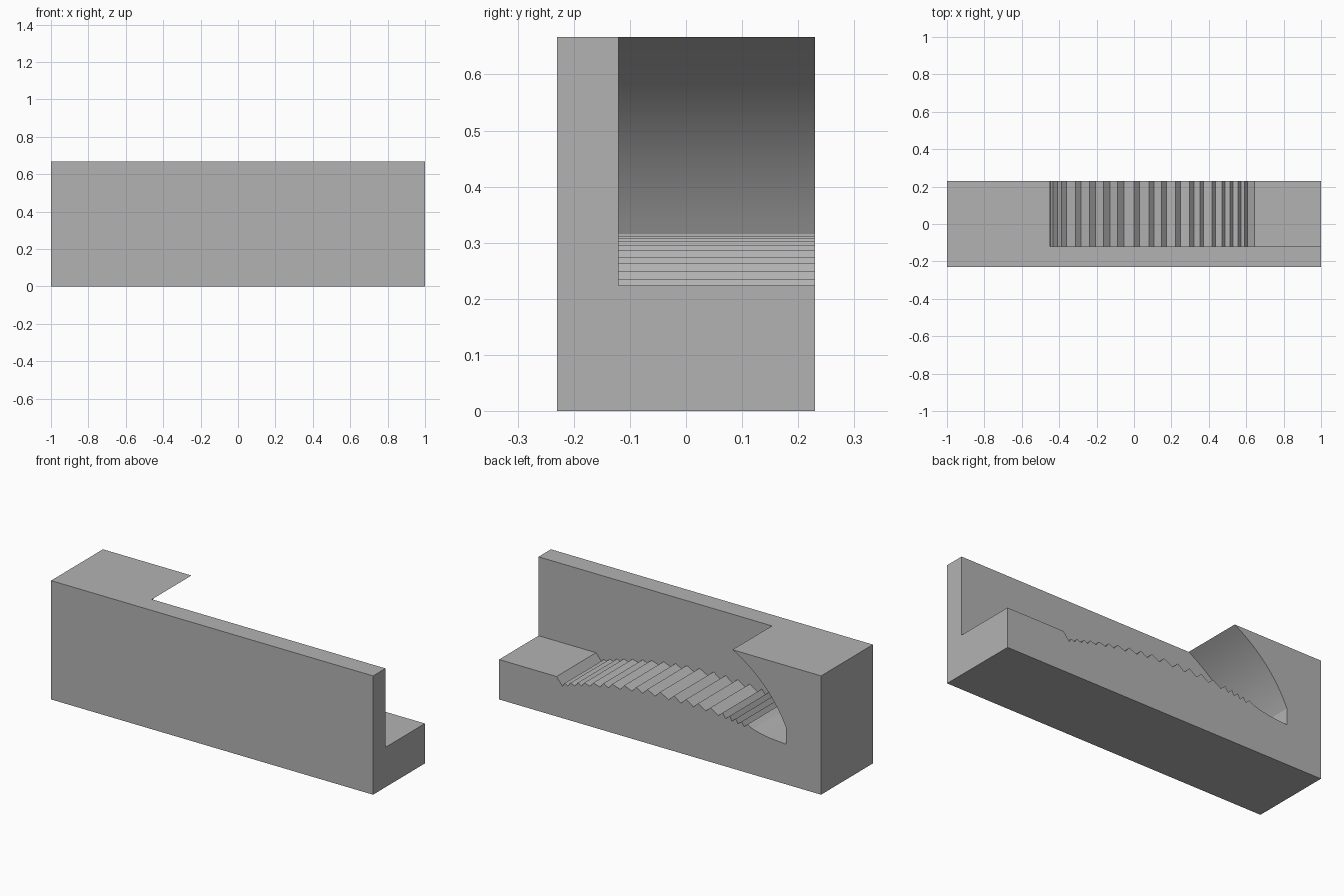
import bpy
import bmesh
import math

if "Cube" in bpy.data.objects:
    bpy.data.objects.remove(bpy.data.objects["Cube"], do_unlink=True)

HEIGHT, DEPTH = 0.667, 0.46
WALL_Y = -0.12           # back side of the thin front wall
LEDGE_Z = 0.224

grey = bpy.data.materials.new("plain grey")
grey.use_nodes = True
GREY = (0.45, 0.45, 0.45, 1)
grey.diffuse_color = GREY
grey.node_tree.nodes["Principled BSDF"].inputs["Base Color"].default_value = GREY


def extrude_profile(name, points, y0, y1):
    """Solid made from an x-z outline stretched from y0 to y1."""
    bm = bmesh.new()
    face = bm.faces.new([bm.verts.new((x, y0, z)) for x, z in points])
    grown = bmesh.ops.extrude_face_region(bm, geom=[face])["geom"]
    moved = [v for v in grown if isinstance(v, bmesh.types.BMVert)]
    bmesh.ops.translate(bm, verts=moved, vec=(0, y1 - y0, 0))
    bmesh.ops.recalc_face_normals(bm, faces=bm.faces)
    mesh = bpy.data.meshes.new(name)
    bm.to_mesh(mesh)
    bm.free()
    mesh.materials.append(grey)
    obj = bpy.data.objects.new(name, mesh)
    bpy.context.collection.objects.link(obj)
    return obj


def crest(x):
    """Height of the tooth tips along the hump."""
    return 0.312 - 0.22 * (x + 0.12) ** 2


# Teeth: tip position and width of the steep side, wider near the middle
tips = [0.592, 0.557, 0.512, 0.47, 0.416, 0.352, 0.298, 0.223, 0.148, 0.079,
        0, -0.087, -0.162, -0.237, -0.312, -0.388, -0.433, -0.47, -0.507, -0.543]
teeth = []
for tip in tips:
    bulge = max(0, 1 - abs(tip + 0.12) / 0.72)
    valley = tip + 0.014 + 0.02 * bulge
    teeth += [(valley, crest(valley) - 0.016 - 0.016 * bulge), (tip, crest(tip))]

# Hollow floor behind the teeth and the curved overhang above it
floor = [(-0.575, 0.255), (-0.62, 0.244), (-0.68, 0.233), (-0.783, 0.225)]
low, bend, high = (-0.783, 0.316), (-0.683, 0.537), (-0.45, HEIGHT)
overhang = []
for i in range(17):
    t = i / 16
    overhang.append(tuple((1 - t) ** 2 * a + 2 * t * (1 - t) * b + t * t * c
                          for a, b, c in zip(low, bend, high)))

outline = [(1.1, LEDGE_Z), (0.643, LEDGE_Z)] + teeth + floor + overhang
outline += [(-0.45, 0.8), (1.1, 0.8)]

# Block with the toothed opening cut from its back
block = extrude_profile("toothed_block",
                        [(-1, 0), (1, 0), (1, HEIGHT), (-1, HEIGHT)],
                        -DEPTH / 2, DEPTH / 2)
cutter = extrude_profile("opening_cutter", outline, WALL_Y, 0.4)
cutter.hide_render = True
cut = block.modifiers.new("opening", 'BOOLEAN')
cut.operation = 'DIFFERENCE'
cut.solver = 'EXACT'
cut.object = cutter

bpy.ops.object.select_all(action='DESELECT')
block.select_set(True)
bpy.context.view_layer.objects.active = block
bpy.ops.object.modifier_apply(modifier="opening")
bpy.data.objects.remove(cutter, do_unlink=True)
bpy.ops.object.shade_smooth_by_angle(angle=math.radians(15))
